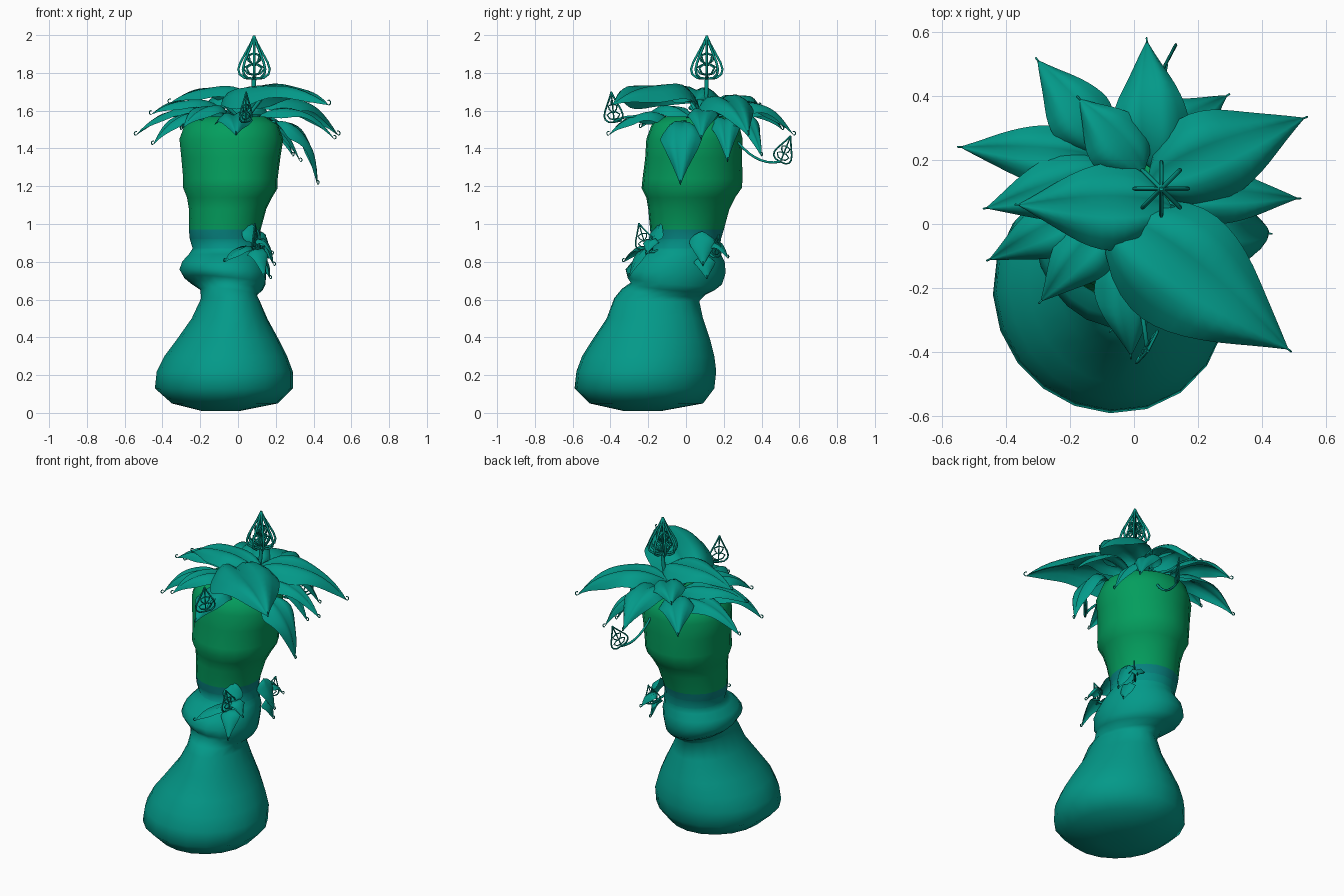
import bpy, math
from mathutils import Vector, Matrix

cube = bpy.data.objects.get("Cube")
if cube:
    bpy.data.objects.remove(cube)


def material(name, rgb):
    m = bpy.data.materials.new(name)
    m.use_nodes = True
    m.diffuse_color = (*rgb, 1)
    m.node_tree.nodes["Principled BSDF"].inputs["Base Color"].default_value = (*rgb, 1)
    return m


TEAL = material("teal", (0.001, 0.32, 0.25))
GREEN = material("leaf green", (0.001, 0.34, 0.11))
BLUE = material("blue teal", (0.002, 0.22, 0.21))
SOFT = material("soft blue teal", (0.001, 0.27, 0.23))


def mesh_object(name, verts, faces, mats):
    me = bpy.data.meshes.new(name)
    me.from_pydata(verts, [], faces)
    for m in mats:
        me.materials.append(m)
    me.polygons.foreach_set("use_smooth", [True] * len(faces))
    ob = bpy.data.objects.new(name, me)
    bpy.context.collection.objects.link(ob)
    return ob


def tubes(name, paths, radius):
    """Thin round stems; every path is a list of points."""
    cu = bpy.data.curves.new(name, "CURVE")
    cu.dimensions = "3D"
    cu.bevel_depth = radius
    cu.bevel_resolution = 1
    cu.use_fill_caps = True
    for path in paths:
        sp = cu.splines.new("POLY")
        sp.points.add(len(path) - 1)
        for p, co in zip(sp.points, path):
            p.co = (*co, 1)
    cu.materials.append(TEAL)
    ob = bpy.data.objects.new(name, cu)
    bpy.context.collection.objects.link(ob)
    bpy.ops.object.select_all(action="DESELECT")
    ob.select_set(True)
    bpy.context.view_layer.objects.active = ob
    bpy.ops.object.convert(target="MESH")


def bezier(a, b, c, t):
    return a * (1 - t) ** 2 + b * 2 * t * (1 - t) + c * t * t


# Body: leaning stack of rings (height, centre x, centre y, radius x, radius y)
RINGS = [
    (0.01, -.09, -.23, .1, .1), (.05, -.07, -.21, .28, .3), (.13, -.075, -.22, .365, .37),
    (.22, -.07, -.21, .36, .37), (.3, -.065, -.2, .325, .35), (.38, -.055, -.185, .275, .315),
    (.5, -.045, -.165, .2, .255), (.6, -.04, -.155, .155, .225), (.64, -.05, -.12, .15, .22),
    (.67, -.06, -.07, .19, .22), (.7, -.07, -.06, .215, .25), (.75, -.08, -.055, .23, .265),
    (.8, -.075, -.04, .22, .245), (.84, -.065, -.025, .195, .21), (.87, -.06, 0, .18, .18),
    (.92, -.07, 0, .185, .185), (.97, -.07, .005, .19, .195), (1.08, -.055, .015, .205, .215),
    (1.14, -.045, .025, .225, .235), (1.19, -.04, .03, .25, .265), (1.24, -.04, .035, .25, .265),
    (1.35, -.038, .04, .262, .256), (1.45, -.035, .045, .275, .255), (1.53, -.035, .05, .245, .23),
    (1.57, -.03, .05, .17, .16),
]
SIDES = 20
verts, faces = [], []
for z, cx, cy, rx, ry in RINGS:
    # The waist is stretched across one diagonal and dips towards the back left
    waist = math.exp(-((z - .68) / .13) ** 2)
    for i in range(SIDES):
        a = math.tau * i / SIDES
        c, s = math.cos(a), math.sin(a)
        k = 1 - (.025 + .05 * waist) * math.sin(2 * a)
        verts.append((cx + rx * c * k, cy + ry * s * k, z - .022 * waist ** 3 * (c + s)))
for r in range(len(RINGS) - 1):
    for i in range(SIDES):
        j = (i + 1) % SIDES
        faces.append((r * SIDES + i, r * SIDES + j, (r + 1) * SIDES + j, (r + 1) * SIDES + i))
faces.append(tuple(reversed(range(SIDES))))
faces.append(tuple(range(len(verts) - SIDES, len(verts))))
body = mesh_object("body", verts, faces, (TEAL, GREEN, BLUE, SOFT))
for poly in body.data.polygons:
    h = poly.center.z
    poly.material_index = 1 if h > .97 else 2 if h > .92 else 3 if h > .88 else 0


def leaf(name, base, tip, half, bump, reach=.56, length=14, across=8):
    """Arched blade with a creased midrib, drooping rim and a curled tip."""
    base, tip = Vector(base), Vector(tip)
    mid = base.lerp(tip, reach)
    mid.z = (base.z + tip.z) / 2 + 2 * bump
    along = tip - base
    side = along.cross(Vector((0, 0, 1))).normalized()
    vs, fs = [], []
    for i in range(length + 1):
        t = i / length
        p = bezier(base, mid, tip, t)
        tangent = ((mid - base) * (1 - t) + (tip - mid) * t).normalized()
        normal = side.cross(tangent)
        w = half * max(math.sin(math.pi * t ** .66), 0) + .002
        for j in range(across + 1):
            u = 2 * j / across - 1
            lift = w * (.22 * math.sin(math.pi * abs(u)) - .38 * u * u)
            lift += .12 * w * abs(u) * math.sin(9 * t + 2 * u)
            vs.append(p + side * u * w + normal * lift)
    n = across + 1
    for i in range(length):
        for j in range(across):
            k = i * n + j
            fs.append((k, k + 1, k + n + 1, k + n))
    mesh_object(name, vs, fs, (TEAL,))
    # Curled tendril at the tip
    out = Vector((along.x, along.y, 0)).normalized()
    r = .03 * half + .007
    curl = [tip + out * r * math.sin(a) + Vector((0, 0, r * (1 - math.cos(a))))
            for a in (k * .6 for k in range(7))]
    tubes(name + "_curl", [curl], .003)


# Crown leaves: base, tip, half width, arch height (and reach of the arch)
CROWN = [
    ((-.08, .03, 1.64), (.48, -.39, 1.63), .195, .08),
    ((.04, .13, 1.62), (.53, .33, 1.47), .145, .1),
    ((.06, .17, 1.58), (.04, .57, 1.47), .115, .1),
    ((-.08, .22, 1.57), (-.3, .51, 1.5), .1, .08),
    ((-.1, .2, 1.56), (-.54, .24, 1.47), .09, .08),
    ((-.06, .16, 1.59), (-.46, .05, 1.58), .1, .06),
    ((.12, .05, 1.66), (-.36, .06, 1.64), .135, .06),
    ((-.14, .04, 1.55), (-.45, -.11, 1.42), .085, .08),
    ((-.06, .02, 1.57), (-.29, -.24, 1.51), .095, .07),
    ((-.03, -.08, 1.55), (-.01, -.41, 1.47), .1, .06),
    ((.1, .09, 1.56), (.51, .08, 1.45), .085, .09),
    ((.08, .26, 1.54), (.29, .4, 1.36), .08, .09),
    ((.2, -.02, 1.54), (.42, -.03, 1.21), .11, .07, .92),
    ((.03, .16, 1.62), (-.17, .39, 1.62), .1, .05),
    ((.06, .2, 1.54), (.33, .22, 1.33), .08, .09),
]
heart = Vector((.03, .08, 1.54))
for k, args in enumerate(CROWN):
    leaf(f"crown_leaf_{k + 1}", *args)
tubes("crown_leaf_stalks", [[heart, args[0]] for args in CROWN], .01)

# Small leaf sprigs growing from the waist
SPRIGS = {
    "front_sprig": [
        ((.07, -.18, .88), (-.07, -.33, .8), .05, .02),
        ((.09, -.19, .86), (.14, -.3, .72), .055, .05),
        ((.09, -.17, .9), (.18, -.21, .84), .045, .04),
        ((.09, -.19, .9), (.06, -.13, 1.01), .055, .01)],
    "side_sprig": [
        ((.12, .085, .96), (.19, .09, .78), .065, .02),
        ((.13, .1, .83), (.17, .11, .71), .055, .02),
        ((.1, .14, .89), (.16, .22, .82), .045, .03)],
}
for name, blades in SPRIGS.items():
    for k, args in enumerate(blades):
        leaf(f"{name}_leaf_{k + 1}", *args, length=10, across=4)


# Open lattice buds: crossed spade-shaped frames around a core
RIM = [(0, 0), (.22, .01), (.34, .1), (.37, .22), (.32, .38), (.2, .6), (.08, .82), (0, 1)]
SCROLL = [(0, .08), (.16, .12), (.25, .25), (.1, .33), (0, .3), (.14, .42), (.17, .54), (0, .6)]


def bud(name, base, axis, size, planes, turn=0.0):
    rot = Vector(axis).to_track_quat("Z", "Y").to_matrix().to_4x4()
    # Undo the roll that the tracking adds, so that turn is a true heading
    heading = math.atan2(rot[1][0], rot[0][0])
    frame = Matrix.Translation(base) @ rot @ Matrix.Scale(size, 4)
    rims, scrolls = [], []
    for k in range(planes * 2):
        a = turn - heading + math.pi * k / planes
        for source, target in ((RIM, rims), (SCROLL, scrolls)):
            target.append([frame @ Vector((r * math.cos(a), r * math.sin(a), z))
                           for r, z in source])
    tubes(name + "_rim", rims, .03 * size)
    tubes(name + "_lattice", scrolls, .024 * size)
    tubes(name + "_core", [[frame @ Vector((0, 0, h)) for h in (0, .95)]], .025 * size)


def stem(name, a, b, c, radius):
    pts = [Vector(p) for p in (a, b, c)]
    tubes(name, [[bezier(*pts, k / 8) for k in range(9)]], radius)


diagonal = math.pi / 4
bud("top_bud", (.085, .11, 1.77), (0, 0, 1), .225, 4)
stem("top_bud_stem", heart, (.085, .11, 1.6), (.085, .11, 1.78), .012)
bud("front_bud", (.04, -.38, 1.54), (.02, -.1, 1), .16, 1, diagonal + .2)
stem("front_bud_stem", (0, -.12, 1.54), (.03, -.3, 1.6), (.04, -.38, 1.54), .007)
bud("back_bud", (.1, .5, 1.33), (.2, .4, 1), .15, 1, diagonal + .3)
stem("back_bud_stem", (.05, .24, 1.48), (.07, .36, 1.3), (.1, .5, 1.33), .007)
bud("front_sprig_bud", (.09, -.21, .87), (0, -.3, 1), .14, 1, diagonal + .5)
stem("front_sprig_stem", (.06, -.15, .86), (.08, -.2, .84), (.09, -.21, .87), .007)
bud("side_sprig_bud", (.12, .15, .83), (.2, .2, 1), .12, 1, diagonal)
stem("side_sprig_stem", (.08, .1, .87), (.14, .14, .82), (.12, .15, .83), .007)
